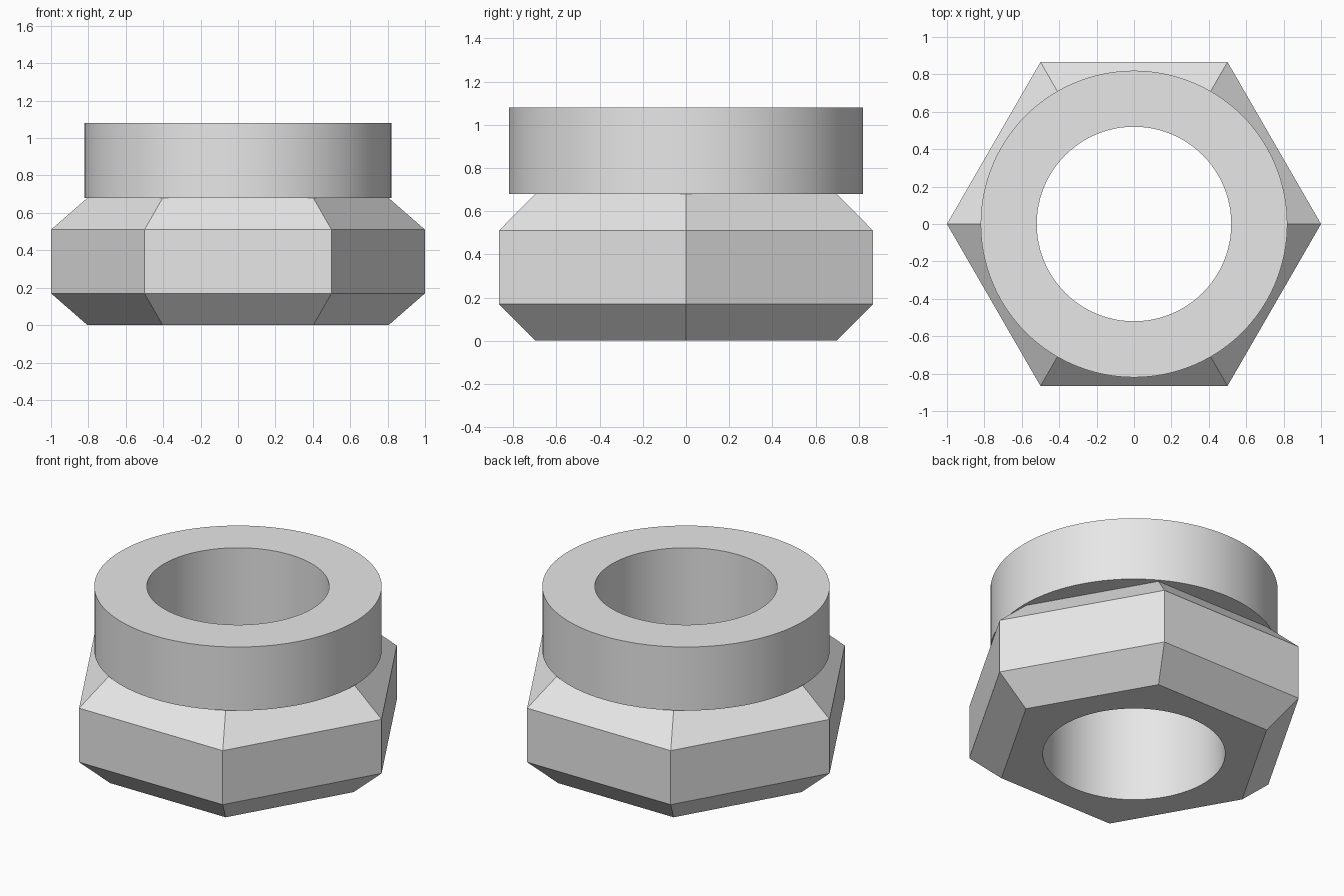
import bpy
import bmesh
from math import cos, sin, tau, radians

if "Cube" in bpy.data.objects:
    bpy.data.objects.remove(bpy.data.objects["Cube"], do_unlink=True)

# Key sizes
HEX_R, CHAMFER_R = 1.0, 0.805
COLLAR_R, BORE_R = 0.82, 0.52
HEX_TOP, TOP, CHAMFER = 0.68, 1.08, 0.17
ROUND = 96

steel = bpy.data.materials.new("plain_grey")
steel.use_nodes = True
grey = (0.8, 0.8, 0.8, 1)
steel.diffuse_color = grey
steel.node_tree.nodes["Principled BSDF"].inputs["Base Color"].default_value = grey

bm = bmesh.new()


def ring(sides, radius, z):
    """Closed loop of edges at one height."""
    verts = [bm.verts.new((radius * cos(tau * i / sides), radius * sin(tau * i / sides), z))
             for i in range(sides)]
    return [bm.edges.new((verts[i], verts[(i + 1) % sides])) for i in range(sides)]


def loft(a, b):
    """Quads between two loops with the same number of sides."""
    for e, f in zip(a, b):
        # Each edge was made with its first vertex at the lower angle
        bm.faces.new((e.verts[0], e.verts[1], f.verts[1], f.verts[0]))


def flat_fill(a, b):
    """Flat surface between two loops at the same height."""
    bmesh.ops.triangle_fill(bm, edges=a + b, use_beauty=True)


# Hexagonal nut with chamfered ends
nut = [ring(6, CHAMFER_R, 0), ring(6, HEX_R, CHAMFER),
       ring(6, HEX_R, HEX_TOP - CHAMFER), ring(6, CHAMFER_R, HEX_TOP)]
for low, high in zip(nut, nut[1:]):
    loft(low, high)

# Round collar and through bore
collar_low, collar_high = ring(ROUND, COLLAR_R, HEX_TOP), ring(ROUND, COLLAR_R, TOP)
bore_high, bore_low = ring(ROUND, BORE_R, TOP), ring(ROUND, BORE_R, 0)
for a, b in ((collar_low, collar_high), (collar_high, bore_high), (bore_high, bore_low)):
    loft(a, b)

# Collar underside and nut base
flat_fill(nut[-1], collar_low)
flat_fill(nut[0], bore_low)
bmesh.ops.recalc_face_normals(bm, faces=bm.faces[:])

mesh = bpy.data.meshes.new("collared_hex_nut")
bm.to_mesh(mesh)
bm.free()
mesh.materials.append(steel)
obj = bpy.data.objects.new("collared_hex_nut", mesh)
bpy.context.collection.objects.link(obj)

# Smooth round walls, sharp hexagon edges
bpy.ops.object.select_all(action="DESELECT")
obj.select_set(True)
bpy.context.view_layer.objects.active = obj
bpy.ops.object.shade_smooth_by_angle(angle=radians(30))
